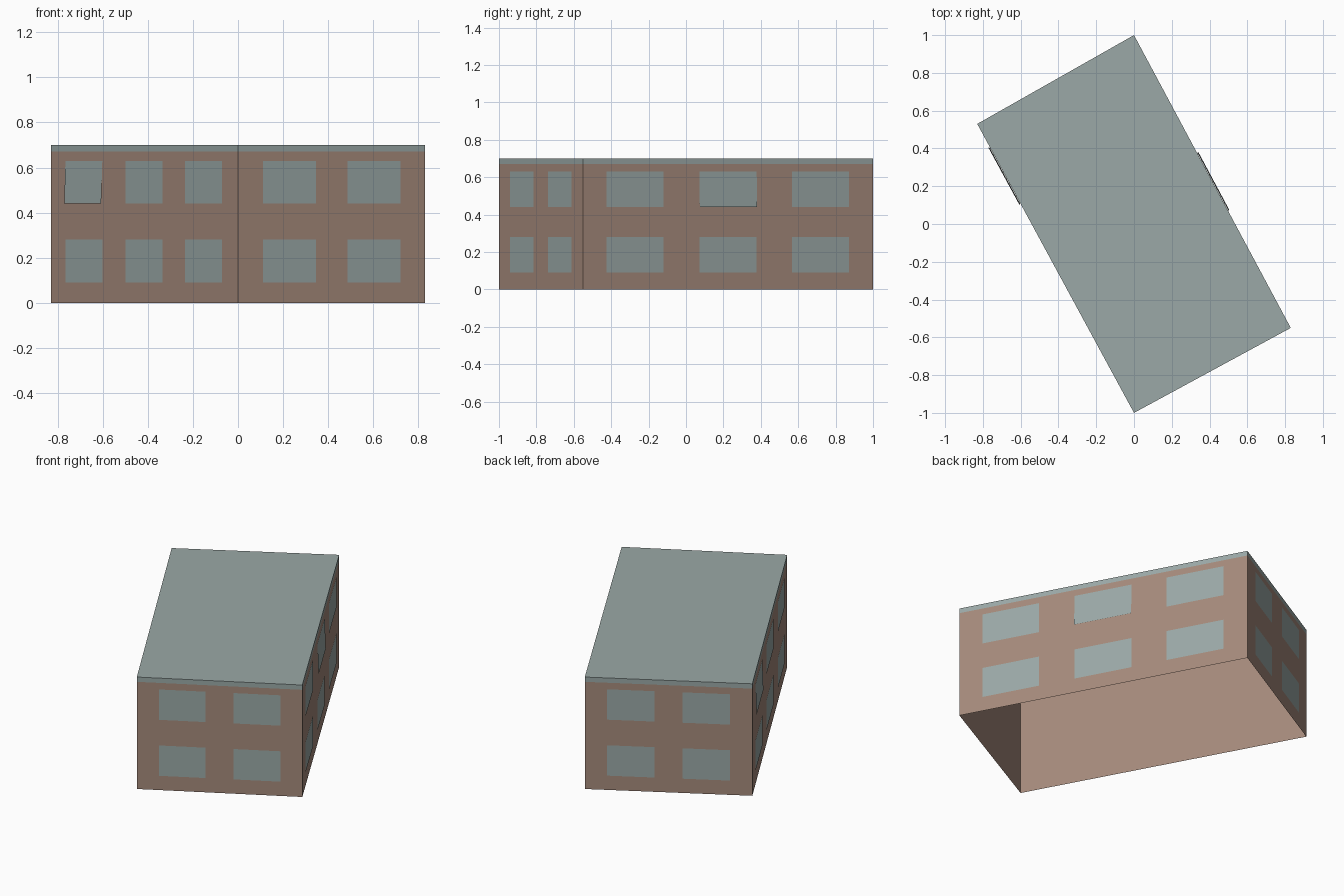
import bpy
import bmesh
from mathutils import Vector

cube = bpy.data.objects.get("Cube")
if cube:
    bpy.data.objects.remove(cube, do_unlink=True)


def material(name, colour):
    mat = bpy.data.materials.new(name)
    mat.use_nodes = True
    mat.diffuse_color = (*colour, 1)
    mat.node_tree.nodes["Principled BSDF"].inputs["Base Color"].default_value = (*colour, 1)
    return mat


brick = material("brown brick", (0.376, 0.254, 0.198))
slate = material("grey green", (0.325, 0.395, 0.385))


def add_object(name, bm, mat):
    mesh = bpy.data.meshes.new(name)
    bm.to_mesh(mesh)
    bm.free()
    mesh.materials.append(mat)
    obj = bpy.data.objects.new(name, mesh)
    bpy.context.collection.objects.link(obj)
    return obj


# Footprint corners, anticlockwise: front, right, back, left
CORNERS = [Vector(p) for p in ((0, -1, 0), (0.83, -0.55, 0), (0, 1, 0), (-0.83, 0.53, 0))]
EAVE, TOP = 0.67, 0.70
UP = Vector((0, 0, 1))


def shell(name, low, high, mat, capped):
    """Upright sides over the footprint, open below, optionally closed on top."""
    bm = bmesh.new()
    bottom = [bm.verts.new(c + UP * low) for c in CORNERS]
    top = [bm.verts.new(c + UP * high) for c in CORNERS]
    for i in range(len(CORNERS)):
        j = (i + 1) % len(CORNERS)
        bm.faces.new((bottom[i], bottom[j], top[j], top[i]))
    if capped:
        bm.faces.new(top)
    return add_object(name, bm, mat)


shell("walls", 0, EAVE, brick, False)
shell("flat_roof", EAVE, TOP, slate, True)

# Window panes: spans along each wall, and the two storeys
SHORT = ((0.133, 0.416), (0.584, 0.867))
LONG = ((0.08, 0.277), (0.4, 0.598), (0.72, 0.917))
STOREYS = (("lower", 0.09, 0.28), ("upper", 0.44, 0.63))
WALLS = (("front", SHORT), ("right", LONG), ("back", SHORT), ("left", LONG))
AJAR = {("right", "upper", 1), ("left", "upper", 0)}

for i, (side, spans) in enumerate(WALLS):
    start, end = CORNERS[i], CORNERS[(i + 1) % len(CORNERS)]
    out = (end - start).cross(UP).normalized()
    for storey, low, high in STOREYS:
        for n, (a, b) in enumerate(spans):
            # Panes that stand ajar tip out slightly at the bottom
            tip = 0.008 if (side, storey, n) in AJAR else 0.002
            left, right = start.lerp(end, a), start.lerp(end, b)
            points = (left + out * tip + UP * low, right + out * tip + UP * low,
                      right + out * 0.002 + UP * high, left + out * 0.002 + UP * high)
            bm = bmesh.new()
            bm.faces.new([bm.verts.new(p) for p in points])
            add_object(f"{side}_{storey}_window_{n + 1}", bm, slate)
